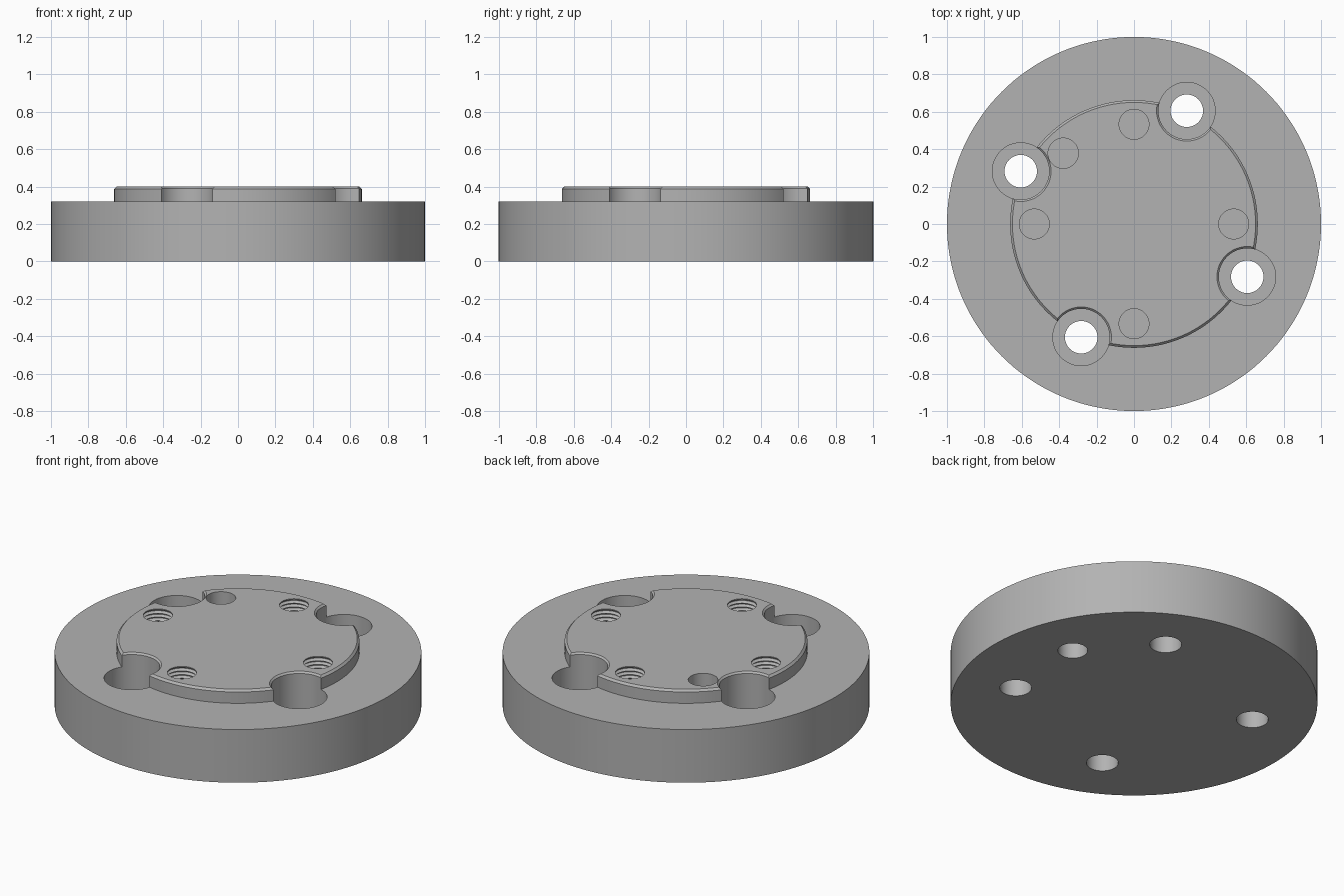
import bpy, bmesh, math
from mathutils import Vector

cube = bpy.data.objects.get("Cube")
if cube:
    bpy.data.objects.remove(cube, do_unlink=True)

BASE_Z, TOP_Z = 0.32, 0.40
steel = bpy.data.materials.new("grey_steel")
steel.use_nodes = True
colour = (0.45, 0.45, 0.45, 1)
steel.diffuse_color = colour
steel.node_tree.nodes["Principled BSDF"].inputs["Base Color"].default_value = colour


def lathe(bm, profile, centre=(0, 0), segments=48):
    """Closed solid of revolution from (radius, z) points, bottom to top."""
    rings = []
    for r, z in profile:
        ring = []
        for i in range(segments):
            a = math.tau * i / segments
            ring.append(bm.verts.new((centre[0] + r * math.cos(a), centre[1] + r * math.sin(a), z)))
        rings.append(ring)
    for low, high in zip(rings, rings[1:]):
        for i in range(segments):
            j = (i + 1) % segments
            bm.faces.new((low[i], low[j], high[j], high[i]))
    bm.faces.new(rings[0][::-1])
    bm.faces.new(rings[-1])


def polar(radius, degrees):
    a = math.radians(degrees)
    return radius * math.cos(a), radius * math.sin(a)


def make_object(name, bm):
    mesh = bpy.data.meshes.new(name)
    bm.to_mesh(mesh)
    bm.free()
    mesh.materials.append(steel)
    obj = bpy.data.objects.new(name, mesh)
    bpy.context.collection.objects.link(obj)
    return obj


# Round base with raised, chamfered centre
bm = bmesh.new()
lathe(bm, [(1, 0), (1, BASE_Z), (0.662, BASE_Z), (0.662, TOP_Z - 0.012), (0.65, TOP_Z)], segments=144)
flange = make_object("flange_body", bm)

bm = bmesh.new()
# Counterbored through holes, chamfered where they cut the raised centre
for k in range(4):
    lathe(bm, [(0.087, -0.1), (0.087, 0.14), (0.152, 0.14), (0.152, TOP_Z - 0.01),
               (0.162, TOP_Z), (0.162, TOP_Z + 0.1)], polar(0.668, 65 + 90 * k))

# Threaded blind holes, with grooves cut outwards
pitch, turns, floor = 0.022, 10, 0.17
thread = [(0.08, floor)]
for k in range(turns):
    z = floor + 0.005 + pitch * k
    thread += [(0.08, z), (0.094, z + pitch * 0.45), (0.094, z + pitch * 0.55), (0.08, z + pitch * 0.95)]
thread.append((0.08, TOP_Z + 0.1))
for k in range(4):
    lathe(bm, thread, polar(0.533, 90 * k))

# Dowel hole in the top and locating hole underneath
lathe(bm, [(0.081, 0.16), (0.081, TOP_Z + 0.1)], polar(0.535, 135))
lathe(bm, [(0.081, -0.1), (0.081, 0.2)], polar(0.668, 20))
cutter = make_object("hole_cutter", bm)
cutter.hide_render = True

# Cut the holes, then drop the cutter
cut = flange.modifiers.new("holes", "BOOLEAN")
cut.operation = "DIFFERENCE"
cut.solver = "EXACT"
cut.object = cutter
bpy.ops.object.select_all(action="DESELECT")
bpy.context.view_layer.objects.active = flange
flange.select_set(True)
bpy.ops.object.modifier_apply(modifier=cut.name)
bpy.data.objects.remove(cutter, do_unlink=True)
bpy.ops.object.shade_smooth_by_angle(angle=math.radians(25))
